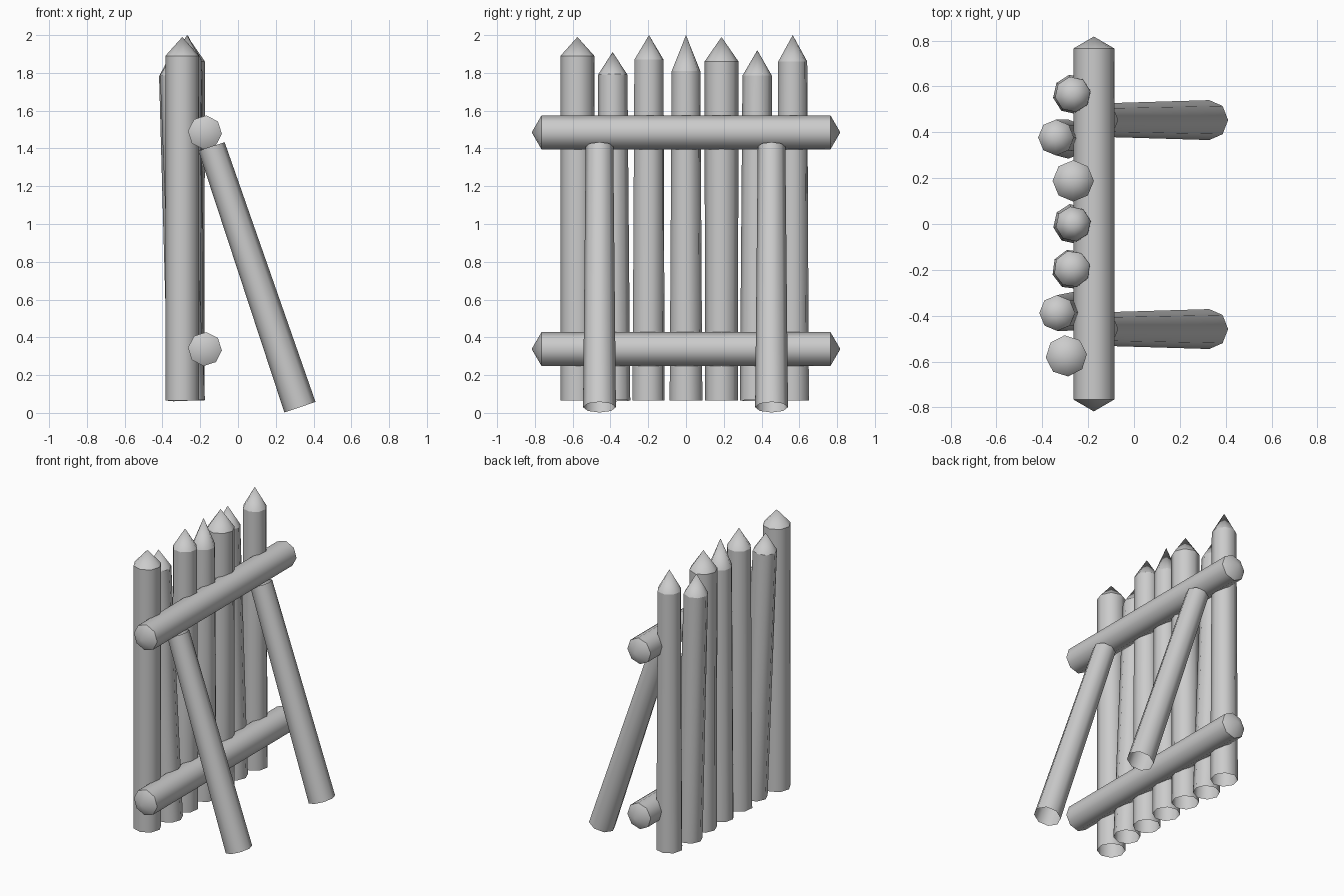
import bpy
import bmesh
import math
from mathutils import Vector

cube = bpy.data.objects.get("Cube")
if cube:
    bpy.data.objects.remove(cube, do_unlink=True)

wood = bpy.data.materials.new("plain grey")
wood.use_nodes = True
GREY = (0.6, 0.6, 0.6, 1)
wood.diffuse_color = GREY
wood.node_tree.nodes["Principled BSDF"].inputs["Base Color"].default_value = GREY


def log(name, start, end, r_start, r_end, tip_start=0, tip_end=0, spin=0):
    """Eight-sided log; an end is left open unless it has a pointed tip."""
    a, b = Vector(start), Vector(end)
    axis = (b - a).normalized()
    turn = Vector((0, 0, 1)).rotation_difference(axis)
    bm = bmesh.new()
    rings = []
    for centre, r in ((a, r_start), (b, r_end)):
        ring = []
        for i in range(8):
            t = math.tau * i / 8 + math.radians(spin)
            ring.append(bm.verts.new(centre + turn @ Vector((r * math.cos(t), r * math.sin(t), 0))))
        rings.append(ring)
    low, high = rings
    for i in range(8):
        j = (i + 1) % 8
        bm.faces.new((low[i], low[j], high[j], high[i]))
    # sharpened ends
    for ring, point, tip in ((low, a - axis * tip_start, tip_start), (high, b + axis * tip_end, tip_end)):
        if tip:
            peak = bm.verts.new(point)
            for i in range(8):
                bm.faces.new((ring[i], ring[(i + 1) % 8], peak))
    bmesh.ops.recalc_face_normals(bm, faces=bm.faces)
    # smooth sides with a crisp rim where the point begins
    for f in bm.faces:
        f.smooth = True
    for ring in rings:
        for i in range(8):
            bm.edges.get((ring[i], ring[(i + 1) % 8])).smooth = False
    mesh = bpy.data.meshes.new(name)
    bm.to_mesh(mesh)
    bm.free()
    mesh.materials.append(wood)
    obj = bpy.data.objects.new(name, mesh)
    bpy.context.collection.objects.link(obj)
    return obj


# upright stakes: bottom x, y, radius; top x, y, radius; shoulder height, tip length, spin
stakes = [
    (-0.295, -0.575, 0.09, -0.295, -0.575, 0.09, 1.89, 0.10, 5),
    (-0.26, -0.38, 0.085, -0.335, -0.388, 0.078, 1.79, 0.12, 0),
    (-0.27, -0.198, 0.088, -0.27, -0.196, 0.08, 1.87, 0.13, 15),
    (-0.265, 0.0, 0.088, -0.265, 0.0, 0.077, 1.81, 0.19, 10),
    (-0.265, 0.188, 0.087, -0.265, 0.188, 0.09, 1.86, 0.13, 0),
    (-0.285, 0.37, 0.085, -0.34, 0.377, 0.078, 1.785, 0.135, 0),
    (-0.267, 0.565, 0.087, -0.267, 0.565, 0.078, 1.86, 0.14, 10),
]
for n, (x0, y0, r0, x1, y1, r1, top, tip, spin) in enumerate(stakes, 1):
    log(f"stake_{n}", (x0, y0, 0.065), (x1, y1, top), r0, r1, 0, tip, spin)

# cross rails, pointed at both ends
for name, z in (("lower_rail", 0.338), ("upper_rail", 1.485)):
    log(name, (-0.175, -0.765, z), (-0.175, 0.765, z), 0.09, 0.09, 0.052, 0.052, 5)

# slanted support legs
for name, y in (("right_brace", -0.458), ("left_brace", 0.453)):
    log(name, (0.328, y, 0.03), (-0.14, y, 1.41), 0.087, 0.073)
